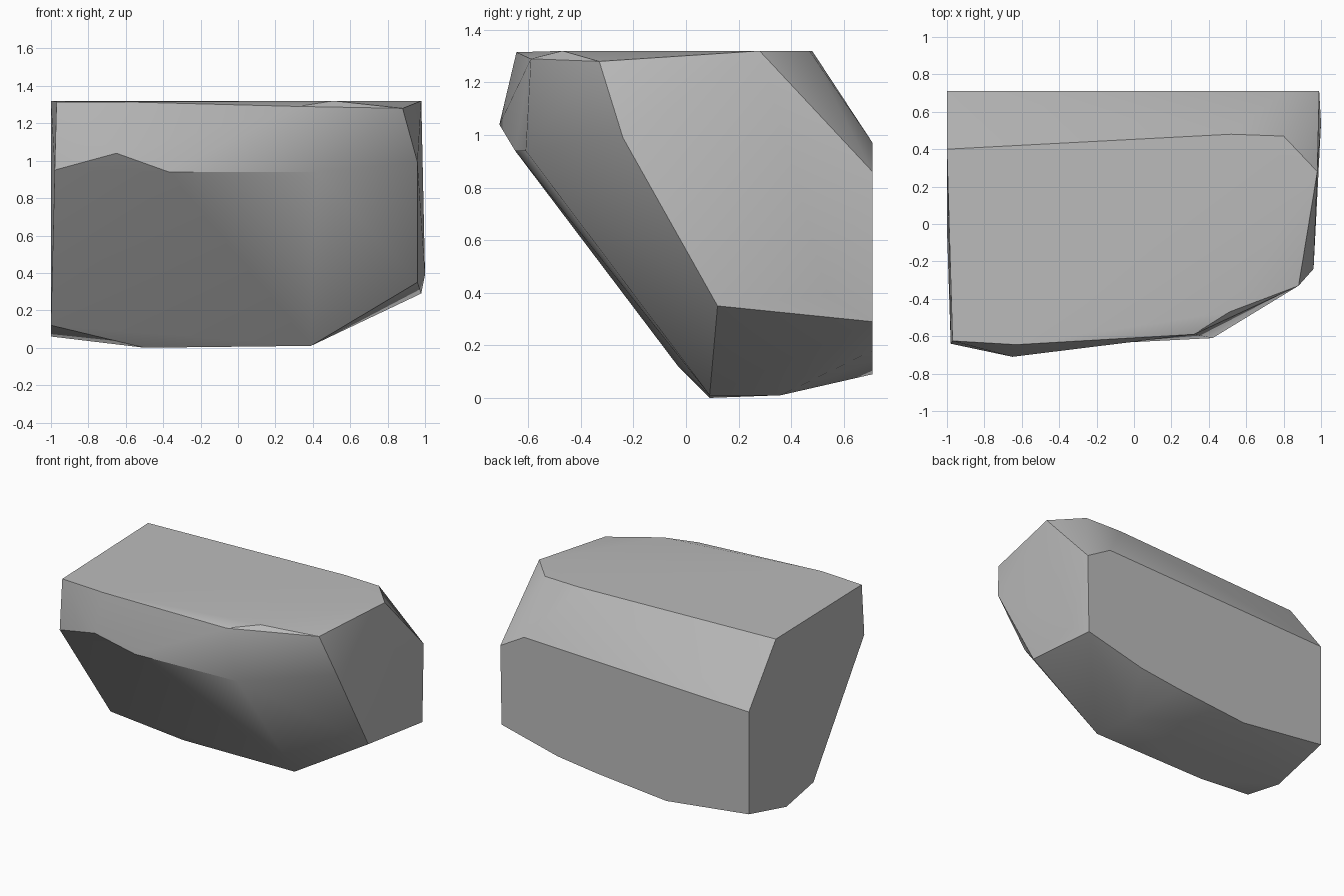
import bpy, bmesh, math
from mathutils import Vector

cube = bpy.data.objects.get("Cube")
if cube:
    bpy.data.objects.remove(cube, do_unlink=True)

stone = bpy.data.materials.new("stone_grey")
stone.use_nodes = True
grey = (0.5, 0.5, 0.5, 1)
stone.diffuse_color = grey
stone.node_tree.nodes["Principled BSDF"].inputs["Base Color"].default_value = grey

# Corner points of the boulder, grouped by side
top_rim = [(-1, .4, 1.32), (.52, .48, 1.32), (.8, .47, 1.32), (.98, .28, 1.32),
           (.88, -.33, 1.28), (.51, -.47, 1.32), (.32, -.59, 1.29),
           (-.63, -.645, 1.315), (-.97, -.625, 1.315)]
brow = [(-.98, -.64, .95), (-.65, -.71, 1.04), (.42, -.61, .94), (.96, -.24, .99)]
back = [(-1, .71, .91), (.8, .71, .97), (.99, .71, .86), (.98, .71, .29),
        (.53, .71, .18), (.21, .71, .14), (-.34, .71, .09), (-1, .71, .17)]
base = [(-1, .28, .06), (-1, -.03, .12), (-.5, .09, 0), (.39, .09, .01),
        (.36, .36, .01), (.96, .12, .35), (1, .54, .39)]
# Slight hollow in the brow: wrapped from a raised spot, then pressed back
hollow, press = Vector((-.37, -.65, .94)), Vector((0, .07, 0))

bm = bmesh.new()
for p in top_rim + brow + back + base:
    bm.verts.new(p)
dent = bm.verts.new(hollow - press)
hull = bmesh.ops.convex_hull(bm, input=bm.verts[:])
loose = [v for v in bm.verts if not v.link_faces]
bmesh.ops.delete(bm, geom=loose, context='VERTS')
if dent.is_valid:
    dent.co = hollow

# Merge the coplanar triangles into clean facets
bmesh.ops.dissolve_limit(bm, angle_limit=math.radians(1.5),
                         verts=bm.verts[:], edges=bm.edges[:])
bmesh.ops.recalc_face_normals(bm, faces=bm.faces[:])

mesh = bpy.data.meshes.new("boulder")
bm.to_mesh(mesh)
bm.free()
mesh.materials.append(stone)
boulder = bpy.data.objects.new("boulder", mesh)
bpy.context.collection.objects.link(boulder)

# Soft shading across shallow facets, crisp at the main edges
bpy.context.view_layer.objects.active = boulder
boulder.select_set(True)
bpy.ops.object.shade_smooth_by_angle(angle=math.radians(30))
